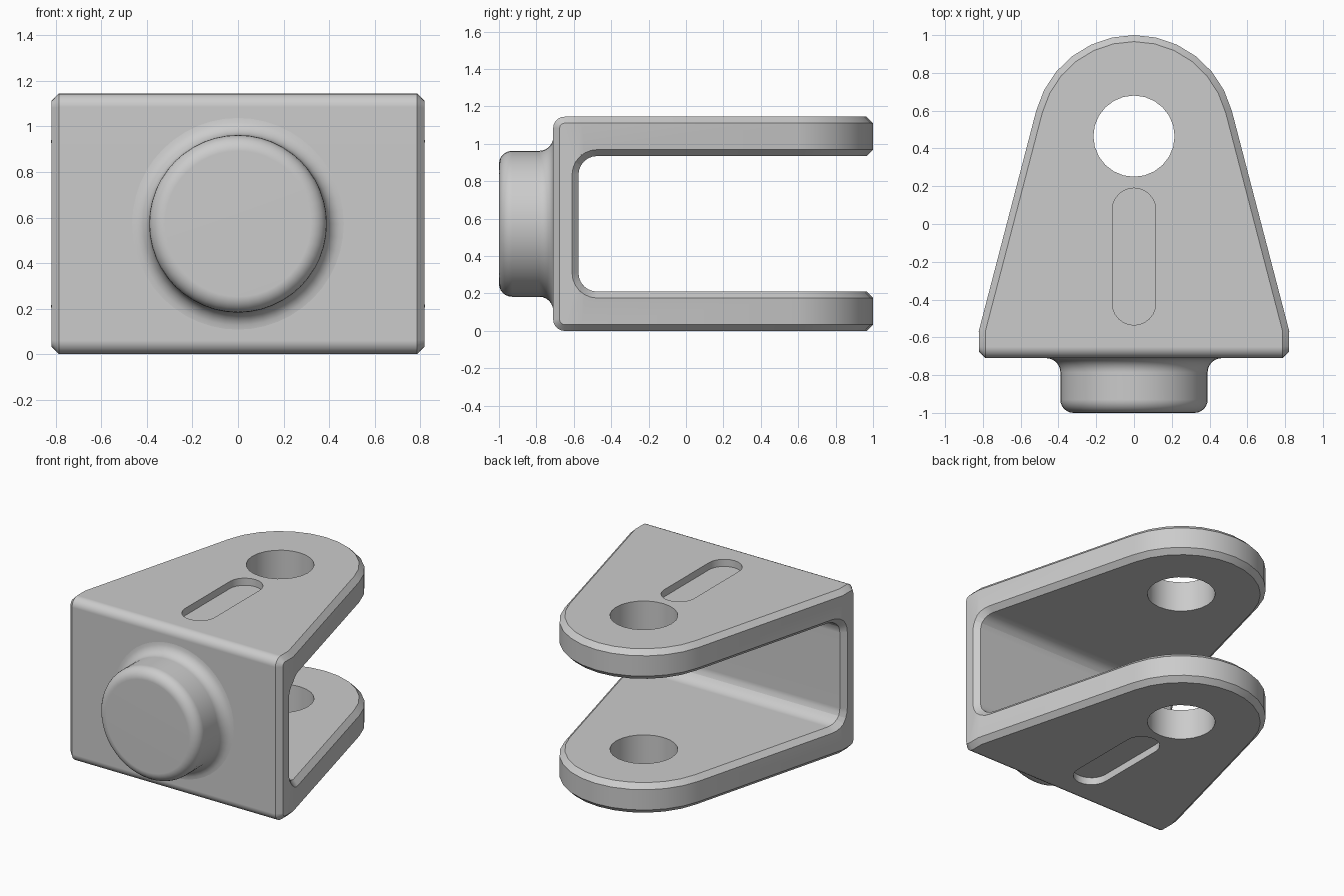
import bpy, bmesh
from math import sin, cos, radians, pi
from mathutils import Vector

cube = bpy.data.objects.get("Cube")
if cube:
    bpy.data.objects.remove(cube, do_unlink=True)

metal = bpy.data.materials.new("plain grey")
metal.use_nodes = True
GREY = (0.6, 0.6, 0.6, 1)
metal.diffuse_color = GREY
metal.node_tree.nodes["Principled BSDF"].inputs["Base Color"].default_value = GREY

HEIGHT, ARM = 1.145, 0.21        # overall height, arm thickness
FRONT, WALL = -0.71, -0.575      # outer and inner face of the plate
PIN_Y, TIP_R = 0.465, 0.535      # arm tip centre and radius
CHAMFER = 0.034


def arc(cx, cy, r, a0, a1, n):
    """Points of an arc from angle a0 to a1 in degrees."""
    angles = [radians(a0 + (a1 - a0) * i / n) for i in range(n + 1)]
    return [(cx + r * cos(a), cy + r * sin(a)) for a in angles]


def new_object(name, bm):
    bmesh.ops.recalc_face_normals(bm, faces=bm.faces)
    mesh = bpy.data.meshes.new(name)
    bm.to_mesh(mesh)
    bm.free()
    mesh.materials.append(metal)
    ob = bpy.data.objects.new(name, mesh)
    bpy.context.collection.objects.link(ob)
    return ob


def prism(name, points, start, end, along_x=False):
    """Extrude a closed outline along z, or a (y, z) outline along x."""
    bm = bmesh.new()
    place = (lambda a, b: (start, a, b)) if along_x else (lambda a, b: (a, b, start))
    face = bm.faces.new([bm.verts.new(place(a, b)) for a, b in points])
    top = bmesh.ops.extrude_face_region(bm, geom=[face])["geom"]
    step = Vector((end - start, 0, 0)) if along_x else Vector((0, 0, end - start))
    bmesh.ops.translate(bm, vec=step, verts=[v for v in top if isinstance(v, bmesh.types.BMVert)])
    return new_object(name, bm)


def activate(ob):
    bpy.ops.object.select_all(action='DESELECT')
    bpy.context.view_layer.objects.active = ob
    ob.select_set(True)


def boolean(ob, cutter, operation):
    mod = ob.modifiers.new("cut", 'BOOLEAN')
    mod.operation, mod.object, mod.solver = operation, cutter, 'EXACT'
    activate(ob)
    bpy.ops.object.modifier_apply(modifier=mod.name)
    bpy.data.objects.remove(cutter, do_unlink=True)


def finish(ob):
    activate(ob)
    bpy.ops.object.shade_smooth_by_angle(angle=radians(32))
    mod = ob.modifiers.new("even shading", 'WEIGHTED_NORMAL')
    mod.keep_sharp = True


# Fork: U-shaped side profile with rounded corners
R_OUT, R_IN, END = 0.06, 0.1, 1.2
outer = (arc(FRONT + R_OUT, HEIGHT - R_OUT, R_OUT, 90, 180, 5)
         + arc(FRONT + R_OUT, R_OUT, R_OUT, 180, 270, 5))
inner = (arc(WALL + R_IN, ARM + R_IN, R_IN, 270, 180, 6)
         + arc(WALL + R_IN, HEIGHT - ARM - R_IN, R_IN, 180, 90, 6))
profile = ([(END, HEIGHT)] + outer + [(END, 0), (END, ARM)]
           + inner + [(END, HEIGHT - ARM)])
fork = prism("fork", profile, -1, 1, along_x=True)

# Trim the arms to the tapered plan with a round tip
plan = ([(0.82, -0.9), (0.82, -0.56)] + arc(0, PIN_Y, TIP_R, 14.5, 165.5, 12)
        + [(-0.82, -0.56), (-0.82, -0.9)])
boolean(fork, prism("plan_trim", plan, -0.2, 1.4), 'INTERSECT')

# Chamfer all edges around the trimmed sides
bm = bmesh.new()
bm.from_mesh(fork.data)
bmesh.ops.remove_doubles(bm, verts=bm.verts, dist=1e-5)
bm.normal_update()


def is_side(face):
    return abs(face.normal.x) > 0.02


rim = [e for e in bm.edges if len(e.link_faces) == 2
       and is_side(e.link_faces[0]) != is_side(e.link_faces[1])]
bmesh.ops.bevel(bm, geom=rim, offset=CHAMFER, segments=1, affect='EDGES',
                profile=0.5, clamp_overlap=False)
bm.to_mesh(fork.data)
bm.free()

# Pin hole through both arms
hole = arc(0, PIN_Y, 0.215, 0, 360, 24)[:-1]
boolean(fork, prism("pin_hole_cutter", hole, -0.2, 1.4), 'DIFFERENCE')

# Shallow slot in the outer face of each arm
SLOT_R, DEPTH = 0.115, 0.05
slot = (arc(0, 0.19 - SLOT_R, SLOT_R, 0, 180, 12)
        + arc(0, -0.535 + SLOT_R, SLOT_R, 180, 360, 12))
for low, high in ((-0.1, DEPTH), (HEIGHT - DEPTH, HEIGHT + 0.1)):
    boolean(fork, prism("slot_cutter", slot, low, high), 'DIFFERENCE')
finish(fork)

# Boss: lathed (radius, y) profile with a rounded rim and a filleted foot
RIM, FOOT, BOSS_R, SEGMENTS = 0.07, 0.075, 0.39, 48
lathe = ([(0, -1)] + arc(BOSS_R - RIM, -1 + RIM, RIM, -90, 0, 6)
         + arc(BOSS_R + FOOT, FRONT - FOOT, FOOT, 180, 90, 6)
         + [(BOSS_R + FOOT, FRONT + 0.04)])
bm = bmesh.new()
verts = [bm.verts.new((r, y, HEIGHT / 2)) for r, y in lathe]
edges = [bm.edges.new(pair) for pair in zip(verts, verts[1:])]
bmesh.ops.spin(bm, geom=verts + edges, cent=(0, 0, HEIGHT / 2), axis=(0, 1, 0),
               angle=2 * pi, steps=SEGMENTS, use_duplicate=False)
bmesh.ops.remove_doubles(bm, verts=bm.verts, dist=1e-4)
finish(new_object("boss", bm))
